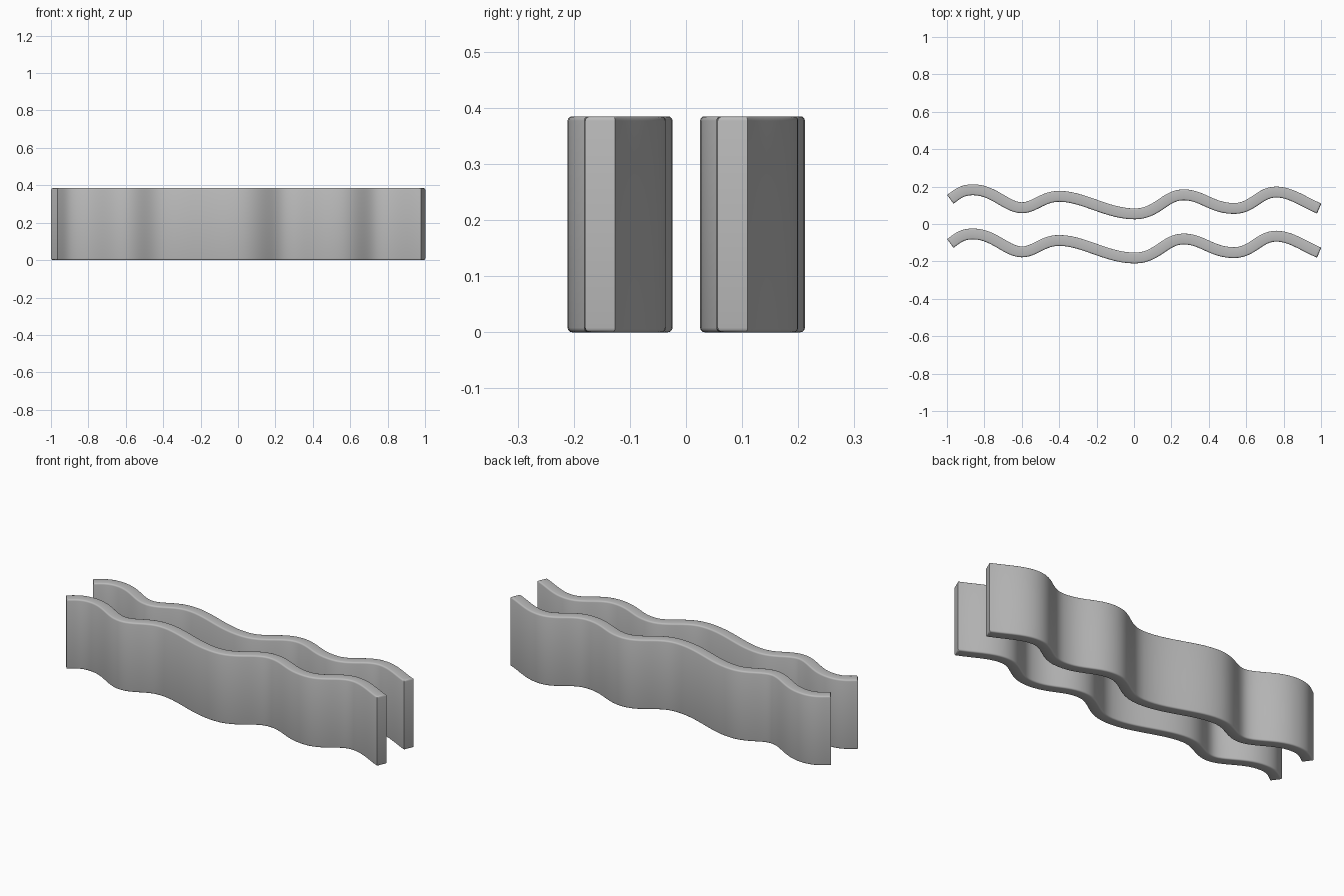
import bpy, bmesh
from mathutils import Vector
from mathutils.geometry import interpolate_bezier

HEIGHT = 0.385
HALF = 0.029       # half the wall thickness
GAP = 0.236        # distance between the two walls
BEVEL = 0.008

cube = bpy.data.objects.get("Cube")
if cube:
    bpy.data.objects.remove(cube, do_unlink=True)

grey = bpy.data.materials.new("plain grey")
grey.use_nodes = True
colour = (0.5, 0.5, 0.5, 1)
grey.diffuse_color = colour
grey.node_tree.nodes["Principled BSDF"].inputs["Base Color"].default_value = colour

# Wave centreline: x, y, slope, handle length before, handle length after
knots = [
    (-0.982, 0.132, 0.72, 0, 0.04),
    (-0.86, 0.183, 0, 0.06, 0.11),
    (-0.6, 0.087, 0, 0.08, 0.07),
    (-0.4, 0.148, 0, 0.09, 0.13),
    (0.005, 0.054, 0, 0.15, 0.12),
    (0.265, 0.156, 0, 0.1, 0.1),
    (0.535, 0.083, 0, 0.12, 0.1),
    (0.76, 0.171, 0, 0.09, 0.08),
    (0.99, 0.083, -0.4, 0.08, 0),
]


def centreline(steps=14):
    points = []
    for a, b in zip(knots, knots[1:]):
        p, q = Vector((a[0], a[1], 0)), Vector((b[0], b[1], 0))
        h1 = p + Vector((1, a[2], 0)) * a[4]
        h2 = q - Vector((1, b[2], 0)) * b[3]
        part = interpolate_bezier(p, h1, h2, q, steps)
        points += part if not points else part[1:]
    return points


def wavy_wall(name, y_shift):
    path = centreline()
    bm = bmesh.new()
    rings = []
    for i, p in enumerate(path):
        t = (path[min(i + 1, len(path) - 1)] - path[max(i - 1, 0)]).normalized()
        side = Vector((-t.y, t.x, 0)) * HALF
        centre = p + Vector((0, y_shift, 0))
        up = Vector((0, 0, HEIGHT))
        rings.append([bm.verts.new(v) for v in
                      (centre - side, centre + side, centre + side + up, centre - side + up)])
    # Skin the strip and close both ends
    for a, b in zip(rings, rings[1:]):
        for k in range(4):
            bm.faces.new((a[k], a[(k + 1) % 4], b[(k + 1) % 4], b[k]))
    bm.faces.new(rings[0])
    bm.faces.new(rings[-1])
    bmesh.ops.recalc_face_normals(bm, faces=bm.faces)
    # Round the rims of the top and bottom
    rims = [e for e in bm.edges if sum(abs(f.normal.z) > 0.9 for f in e.link_faces) == 1]
    bmesh.ops.bevel(bm, geom=rims, offset=BEVEL, segments=3, profile=0.5, affect='EDGES')
    mesh = bpy.data.meshes.new(name)
    bm.to_mesh(mesh)
    bm.free()
    mesh.materials.append(grey)
    wall = bpy.data.objects.new(name, mesh)
    bpy.context.collection.objects.link(wall)
    bpy.ops.object.select_all(action='DESELECT')
    wall.select_set(True)
    bpy.context.view_layer.objects.active = wall
    bpy.ops.object.shade_smooth_by_angle(angle=0.7)


wavy_wall("back_wall", 0)
wavy_wall("front_wall", -GAP)
